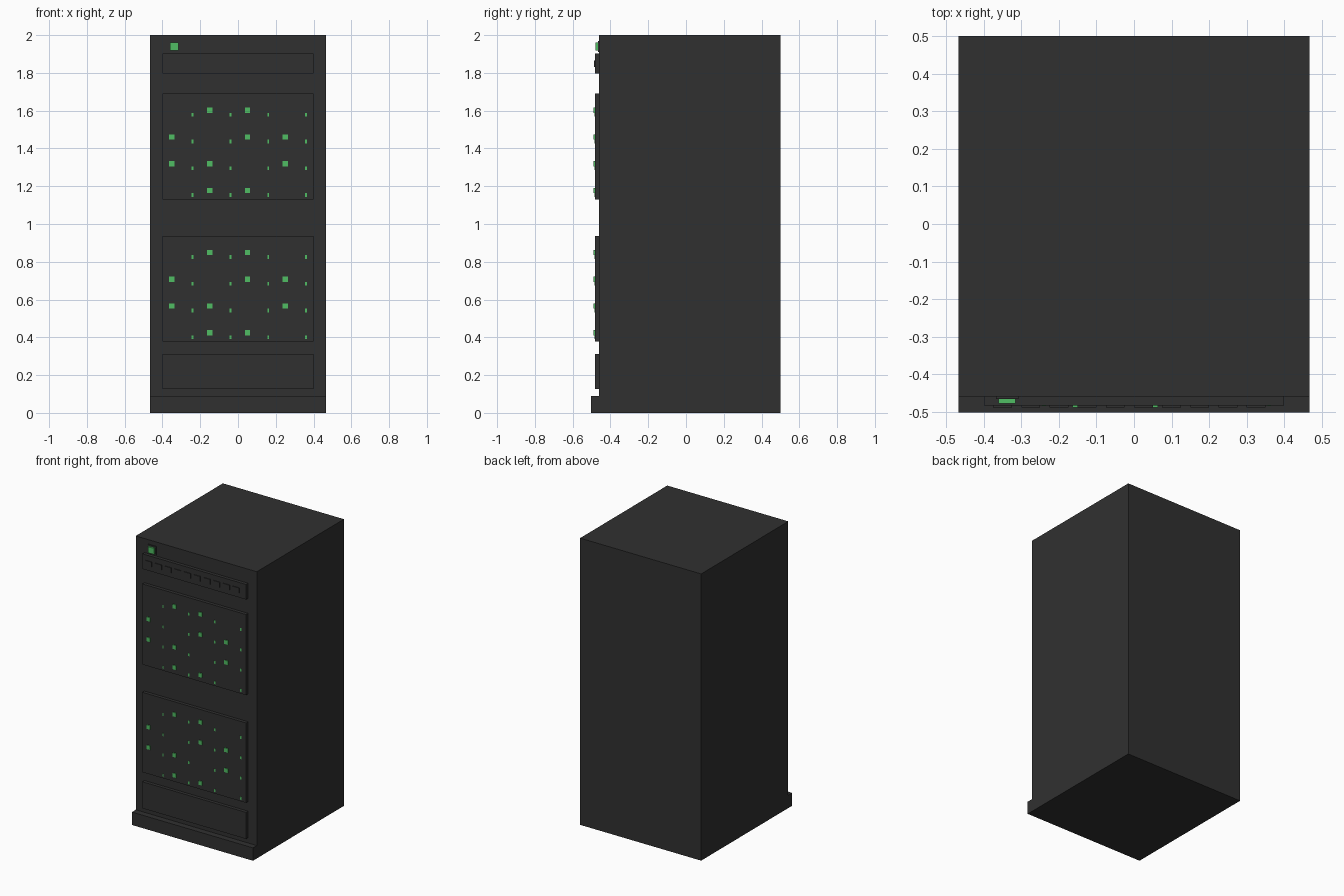
import bpy
import bmesh

default = bpy.data.objects.get("Cube")
if default:
    bpy.data.objects.remove(default, do_unlink=True)


def material(name, rgb):
    mat = bpy.data.materials.new(name)
    mat.use_nodes = True
    color = (*rgb, 1)
    mat.diffuse_color = color
    mat.node_tree.nodes["Principled BSDF"].inputs["Base Color"].default_value = color
    return mat


charcoal = material("charcoal", (0.03, 0.03, 0.03))
green = material("indicator green", (0.08, 0.51, 0.125))


def boxes(name, mat, spans):
    """One object made of boxes, each given as ((x0, x1), (y0, y1), (z0, z1))."""
    bm = bmesh.new()
    for span in spans:
        for v in bmesh.ops.create_cube(bm, size=1)["verts"]:
            v.co = [lo if c < 0 else hi for c, (lo, hi) in zip(v.co, span)]
    mesh = bpy.data.meshes.new(name)
    bm.to_mesh(mesh)
    bm.free()
    mesh.materials.append(mat)
    obj = bpy.data.objects.new(name, mesh)
    bpy.context.collection.objects.link(obj)
    return obj


def around(center, size):
    return (center - size / 2, center + size / 2)


WIDTH = (-0.467, 0.467)
FRONT = -0.46
PANEL = -0.483

# Cabinet and the plinth stepping out at the front
boxes("cabinet", charcoal, [(WIDTH, (FRONT, 0.5), (0, 2))])
boxes("front_plinth", charcoal, [(WIDTH, (-0.502, FRONT), (0, 0.09))])

# Raised front panels
panels = {
    "switch_panel": (1.797, 1.902),
    "upper_drive_panel": (1.13, 1.692),
    "lower_drive_panel": (0.379, 0.936),
    "bottom_panel": (0.127, 0.312),
}
for name, height in panels.items():
    boxes(name, charcoal, [((-0.4, 0.4), (PANEL, FRONT), height)])

# Row of switches on the top panel
boxes("switches", charcoal,
      [(around(-0.35 + 0.075 * i, 0.05), (-0.488, PANEL), (1.83, 1.865))
       for i in range(10)])

# Power button in its housing
boxes("power_housing", charcoal,
      [(around(-0.338, 0.06), (-0.466, FRONT), (1.91, 1.97))])
boxes("power_button", green,
      [(around(-0.338, 0.046), (-0.478, -0.466), (1.918, 1.96))])

# Lit drive lamps, with a small activity light beside every drive
lit_rows = [".XX.", "X.XX", "XX.X", ".XX."]
for name, top in (("upper", 1.602), ("lower", 0.849)):
    lamps, lights = [], []
    for r, row in enumerate(lit_rows):
        z = top - 0.1415 * r
        for c, state in enumerate(row):
            x = -0.35 + 0.2 * c
            if state == "X":
                lamps.append((around(x, 0.028), (-0.489, PANEL), around(z, 0.028)))
            lights.append((around(x + 0.11, 0.01), (-0.485, PANEL),
                           around(z - 0.024, 0.02)))
    boxes(name + "_drive_lamps", green, lamps)
    boxes(name + "_activity_lights", green, lights)
